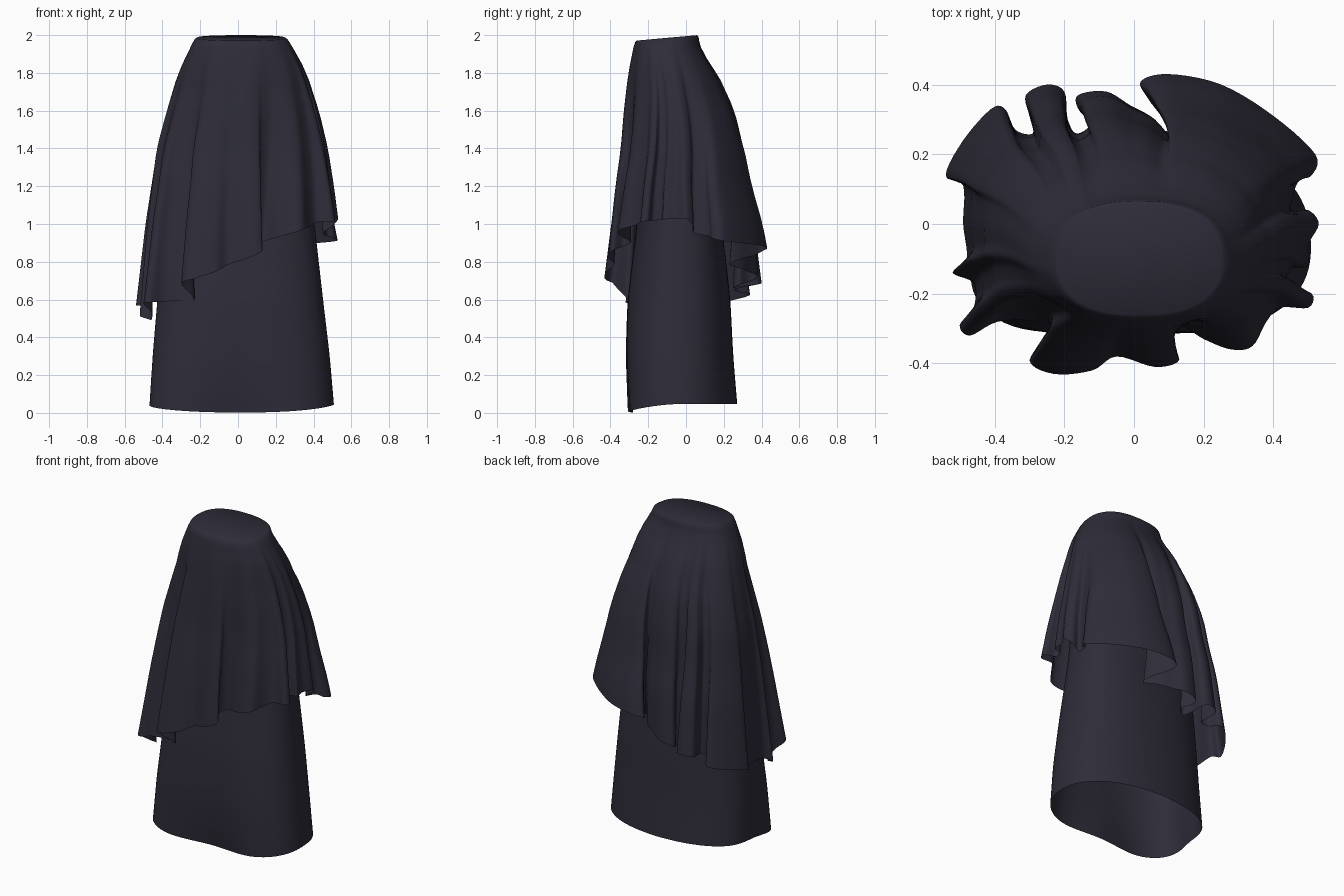
import bpy
import bmesh
import math
from mathutils import Vector

cube = bpy.data.objects.get("Cube")
if cube:
    bpy.data.objects.remove(cube, do_unlink=True)

# One dark cloth colour for everything
cloth = bpy.data.materials.new("dark_plum_cloth")
cloth.use_nodes = True
COLOUR = (0.027, 0.025, 0.040, 1)
cloth.diffuse_color = COLOUR
cloth.node_tree.nodes["Principled BSDF"].inputs["Base Color"].default_value = COLOUR

# Body profiles: height, then left/right and front/back extents
DRAPE = [(2.0, -.22, .25, -.265, .06), (1.9, -.27, .31, -.285, .09),
         (1.8, -.32, .36, -.305, .17), (1.6, -.385, .42, -.328, .265),
         (1.4, -.44, .46, -.343, .315), (1.2, -.465, .483, -.37, .34),
         (1.0, -.49, .5, -.39, .38), (.5, -.53, .53, -.43, .42)]
LINING = [(1.9, -.2, .22, -.25, .04), (1.5, -.34, .35, -.26, .16),
          (1.0, -.4, .405, -.26, .19), (.6, -.43, .45, -.31, .235),
          (.3, -.46, .485, -.325, .25), (0, -.485, .51, -.325, .275)]

# Swelling of each diagonal corner: back left, back right, front right, front left
DRAPE_CORNERS = (-.15, -.03, -.1, 0)
LINING_CORNERS = (-.1, -.08, .19, .07)

# Plan outline of the draped hem in hundredths, counter-clockwise from +x
HEM = [(53, 0), (50, 4), (45, 4), (47, 12), (51, 14), (52, 20), (40, 31),
       (25, 40), (10, 43), (2, 41), (4, 36), (10, 28), (12, 23), (6, 30),
       (-1, 34), (-8, 38), (-16, 37), (-16, 33), (-12, 28), (-16, 25),
       (-19, 30), (-20, 38), (-25, 40), (-31, 37), (-30, 31), (-29, 26),
       (-34, 27), (-37, 33), (-41, 33), (-49, 24), (-54, 14), (-49, 11),
       (-49, 0), (-48, -10), (-52, -14), (-46, -17), (-46, -24), (-50, -29),
       (-47, -32), (-39, -28), (-28, -28), (-23, -31), (-30, -39), (-23, -43),
       (-12, -42), (-5, -38), (6, -41), (13, -39), (9, -33), (13, -29),
       (20, -33), (28, -36), (34, -35), (38, -28), (42, -24), (50, -24),
       (51, -20), (44, -18), (45, -13), (50, -12), (50, -6)]

# Hem heights in hundredths at some of the outline points
HEM_HEIGHTS = [(0, 103), (2, 95), (5, 91), (9, 86), (13, 76), (19, 66),
               (22, 69), (28, 62), (30, 57), (32, 56), (35, 49), (37, 58),
               (41, 60), (42, 69), (43, 71), (47, 86), (51, 95), (54, 101),
               (len(HEM), 103)]


def extents(table, z):
    """Profile extents at a height, by linear interpolation."""
    z = min(max(z, table[-1][0]), table[0][0])
    for hi, lo in zip(table, table[1:]):
        if z >= lo[0]:
            f = (hi[0] - z) / (hi[0] - lo[0])
            return [a + (b - a) * f for a, b in zip(hi[1:], lo[1:])]


def body_point(table, corners, angle, z, power, amount):
    """Point on the rounded-oval cross-section at a height."""
    a, b = extents(table, z + .04), extents(table, z - .04)
    left, right, front, back = [(p + q) / 2 for p, q in zip(a, b)]
    c, s = math.cos(angle), math.sin(angle)
    quadrant = int(angle % math.tau / (math.pi / 2)) % 4
    swell = 1 + corners[quadrant] * abs(c * s) * amount
    ox = math.copysign(abs(c) ** power, c) * swell
    oy = math.copysign(abs(s) ** power, s) * swell
    return Vector(((left + right + (right - left) * ox) / 2,
                   (front + back + (back - front) * oy) / 2, z))


def drape_point(angle, z):
    """Overskirt body: boxy at the waist, rounder over the hips."""
    hip = min(1, max(0, 2 - z) / .3)
    return body_point(DRAPE, DRAPE_CORNERS, angle, z, .82 + .16 * hip, hip)


def smooth_loop(points, steps):
    """Closed Catmull-Rom curve through plan points."""
    out, n = [], len(points)
    for i in range(n):
        a, b, c, d = (Vector(points[(i + k) % n]) / 100 for k in (-1, 0, 1, 2))
        for k in range(steps):
            t = k / steps
            out.append((b * 2 + (c - a) * t + (a * 2 - b * 5 + c * 4 - d) * t ** 2
                        + (b * 3 - a - c * 3 + d) * t ** 3) / 2)
    return out


def waist_angles(loop):
    """Angles round the body, smoothed so folds gather evenly at the waist."""
    centre = Vector((0, -.03))
    angles, n = [], len(loop)
    for p in loop:
        a = math.atan2(p.y - centre.y, p.x - centre.x)
        while angles and a < angles[-1] - math.pi:
            a += math.tau
        angles.append(a)
    for _ in range(3):
        wide = [a - math.tau for a in angles] + angles + [a + math.tau for a in angles]
        r = 14
        angles = [sum(wide[n + i - r:n + i + r + 1]) / (2 * r + 1) for i in range(n)]
    return angles


def hem_height(index):
    """Height of the draped hem at a fractional outline index."""
    for (i, a), (j, b) in zip(HEM_HEIGHTS, HEM_HEIGHTS[1:]):
        if index <= j:
            return (a + (b - a) * (index - i) / (j - i)) / 100


def loft(name, rings, cap):
    """Skin a stack of closed rings, optionally closing the first one."""
    bm = bmesh.new()
    rows = [[bm.verts.new(p) for p in ring] for ring in rings]
    for upper, lower in zip(rows, rows[1:]):
        for i in range(len(upper)):
            j = (i + 1) % len(upper)
            bm.faces.new((upper[i], lower[i], lower[j], upper[j]))
    if cap:
        bm.faces.new(rows[0])
    mesh = bpy.data.meshes.new(name)
    bm.to_mesh(mesh)
    bm.free()
    mesh.materials.append(cloth)
    obj = bpy.data.objects.new(name, mesh)
    bpy.context.collection.objects.link(obj)
    bpy.ops.object.select_all(action="DESELECT")
    obj.select_set(True)
    bpy.context.view_layer.objects.active = obj
    bpy.ops.object.shade_smooth_by_angle(angle=math.radians(60))


# Draped overskirt with a closed, softly rounded waist
STEPS, ROWS = 5, 44
hem = smooth_loop(HEM, STEPS)
waist_centre = Vector((.015, -.1, 1.986))
columns = []
for k, (p, angle) in enumerate(zip(hem, waist_angles(hem))):
    low = hem_height(k / STEPS)
    fold = Vector((p.x, p.y, low)) - drape_point(angle, low)
    edge = drape_point(angle, 2.0)
    edge.z = 1.9945 + .09 * edge.y
    column = [edge.lerp(waist_centre, .05), edge - Vector((0, 0, .008))]
    for r in range(1, ROWS + 1):
        t = r / ROWS
        z = column[1].z + (low - column[1].z) * t
        column.append(drape_point(angle, z) + fold * t ** 1.25)
    columns.append(column)
loft("draped_overskirt", list(zip(*columns)), True)

# Long plain underskirt: open below, dented at the front and one side
SIDES, LEVELS = 96, 30
rings = []
for r in range(LEVELS + 1):
    t = r / LEVELS
    ring = []
    for i in range(SIDES):
        a = math.tau * i / SIDES
        c, s = math.cos(a), math.sin(a)
        end = .047 - .045 * max(0, -s) ** 1.5
        q = body_point(LINING, LINING_CORNERS, a, 1.9 + (end - 1.9) * t, .82, t ** 2)
        front_dent = .14 * max(0, -s) ** 12 * t ** 8
        side_dent = .06 * max(0, -c) ** 8 * t ** 4
        ring.append(Vector((q.x * (1 - side_dent), q.y * (1 - front_dent), q.z)))
    rings.append(ring)
loft("long_underskirt", rings, False)
